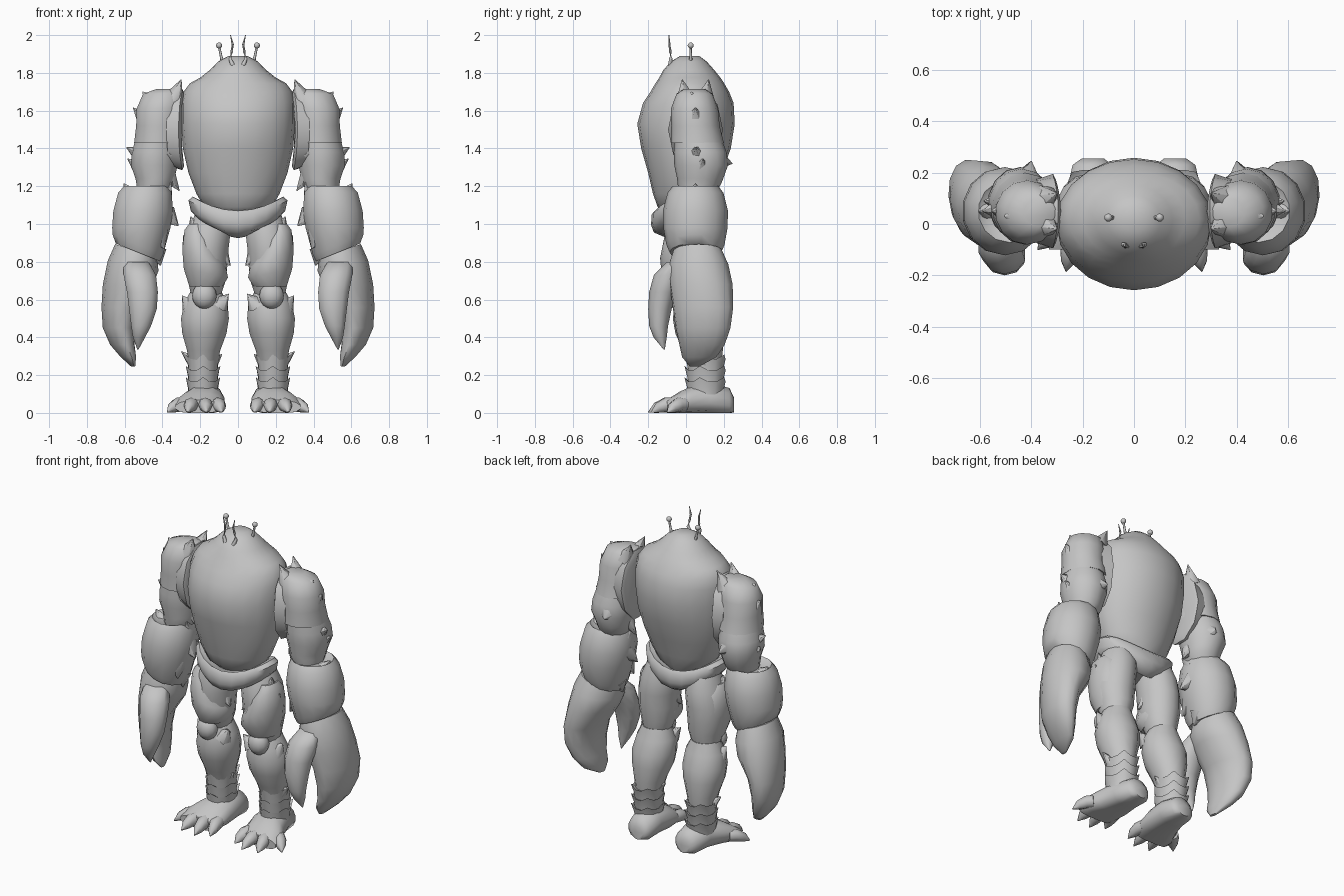
import bpy, bmesh, math
from mathutils import Vector

GREY = bpy.data.materials.new("shell_grey")
GREY.diffuse_color = (0.56, 0.56, 0.56, 1)


def finish(bm, name, mirror=True, angle=50):
    bmesh.ops.recalc_face_normals(bm, faces=bm.faces)
    me = bpy.data.meshes.new(name)
    bm.to_mesh(me)
    bm.free()
    me.materials.append(GREY)
    me.shade_smooth()
    me.set_sharp_from_angle(angle=math.radians(angle))
    ob = bpy.data.objects.new(name, me)
    bpy.context.collection.objects.link(ob)
    if mirror:
        ob.modifiers.new("mirror", 'MIRROR')
    return ob


def skin(bm, rings):
    """Join rings of points into a closed tube."""
    vs = [[bm.verts.new(p) for p in r] for r in rings]
    n = len(vs[0])
    for a, b in zip(vs, vs[1:]):
        for i in range(n):
            j = (i + 1) % n
            bm.faces.new((a[i], a[j], b[j], b[i]))
    bm.faces.new(vs[0])
    bm.faces.new(vs[-1])


def loft(name, rings, n=14, yaw=0, sag=0, mirror=True, jag=()):
    """Rings are (x, y, z, rx, ry[, slope]); jag lists rings with a toothed rim."""
    bm = bmesh.new()
    out = []
    cy, sy = math.cos(math.radians(yaw)), math.sin(math.radians(yaw))
    for k, r in enumerate(rings):
        x, y, z, rx, ry = r[:5]
        slope = r[5] if len(r) > 5 else 0
        pts = []
        for i in range(n):
            t = math.tau * i / n
            f = 1.12 if k in jag and i % 3 == 0 else 1
            u, v = f * rx * math.sin(t), -f * ry * math.cos(t)
            dx, dy = u * cy - v * sy, u * sy + v * cy
            dz = slope * dx - sag * math.cos(t) ** 2 + 0.2 * (f - 1)
            pts.append((x + dx, y + dy, z + dz))
        out.append(pts)
    skin(bm, out)
    return finish(bm, name, mirror)


def tube(bm, pts, radii, n=8, floor=False):
    """Round tube along a path with a radius at each point."""
    pts = [Vector(p) for p in pts]
    rings = []
    for i, (p, r) in enumerate(zip(pts, radii)):
        d = pts[min(i + 1, len(pts) - 1)] - pts[max(i - 1, 0)]
        q = d.to_track_quat('Z', 'Y')
        ring = [p + q @ Vector((r * math.cos(math.tau * k / n), r * math.sin(math.tau * k / n), 0))
                for k in range(n)]
        if floor:
            for v in ring:
                v.z = max(v.z, 0)
        rings.append(ring)
    skin(bm, rings)


def thorns(name, data):
    """Broad low thorns given as base, tip, base radius."""
    bm = bmesh.new()
    for base, tip, r in data:
        tube(bm, [base, tip], [r, .002], 6)
    finish(bm, name, angle=60)


def ball(bm, c, r, seg=12):
    res = bmesh.ops.create_uvsphere(bm, u_segments=seg, v_segments=seg // 2 + 2, radius=1)
    for v in res["verts"]:
        v.co = Vector(c) + Vector(a * b for a, b in zip(v.co, r))


# Egg-shaped body that narrows into the head
loft("torso", [
    (0, 0, 1.05, .10, .11), (0, -.01, 1.09, .18, .14), (0, -.01, 1.16, .22, .165),
    (0, -.005, 1.27, .262, .195), (0, 0, 1.40, .292, .237), (0, 0, 1.53, .302, .258),
    (0, .012, 1.64, .302, .24), (0, .02, 1.70, .288, .208), (0, .02, 1.745, .255, .182),
    (0, .02, 1.775, .20, .162), (0, .015, 1.815, .15, .135), (0, .015, 1.86, .105, .095),
    (0, .02, 1.89, .05, .05)],
    n=20, mirror=False)

# Rolled belt with a lower front and back, and the crotch below it
loft("belt", [
    (0, -.01, 1.12, .19, .13), (0, -.01, 1.145, .24, .155), (0, -.01, 1.125, .262, .172),
    (0, -.01, 1.07, .25, .175), (0, -.01, 1.03, .215, .16), (0, 0, 1.0, .12, .10)],
    n=20, sag=.075, mirror=False)

# Feelers and eye stalks
bm = bmesh.new()
tube(bm, [(.028, -.085, 1.84), (.042, -.08, 1.875), (.034, -.082, 1.91), (.028, -.088, 1.95),
          (.04, -.09, 2.0)], [.012, .009, .007, .006, .002])
finish(bm, "feeler")
bm = bmesh.new()
tube(bm, [(.08, .025, 1.85), (.09, .025, 1.89), (.1, .025, 1.94)], [.011, .007, .006])
ball(bm, (.1, .025, 1.945), (.016, .016, .016))
finish(bm, "eye_stalk")

# Toothed collar where the arm meets the body
bm = bmesh.new()
rings = []
for x, s in ((.285, .9), (.295, 1.0), (.36, .9)):
    ring = []
    for i in range(20):
        t = math.tau * i / 20
        f = s * (1.05 if i % 2 and s == 1 else 1)
        ring.append((x - .02 * math.cos(t) ** 2 + .02, .05 + .138 * f * math.sin(t),
                     1.50 + .215 * f * math.cos(t)))
    rings.append(ring)
skin(bm, rings)
finish(bm, "shoulder_collar")

# Arm plates
loft("shoulder_plate", [
    (.37, .045, 1.715, .06, .055), (.395, .045, 1.69, .11, .095), (.415, .045, 1.61, .125, .125),
    (.42, .05, 1.52, .122, .128), (.425, .06, 1.43, .128, .14), (.43, .06, 1.43, .11, .12)])
loft("upper_arm", [
    (.43, .06, 1.47, .11, .12), (.438, .075, 1.38, .127, .14), (.443, .08, 1.31, .127, .142),
    (.44, .075, 1.24, .105, .122), (.44, .07, 1.21, .10, .115), (.45, .06, 1.16, .08, .09)])
loft("forearm", [
    (.48, .05, 1.18, .10, .10), (.485, .05, 1.20, .122, .122), (.493, .05, 1.165, .145, .148),
    (.502, .05, 1.07, .162, .172), (.512, .05, .98, .158, .17), (.53, .05, .89, .137, .154, .4),
    (.53, .05, .85, .12, .137, .4)])

# Pincer: big curved finger with palm, and the small finger
loft("big_pincer", [
    (.54, .06, .86, .11, .13, .3), (.555, .065, .78, .133, .162, .2), (.582, .08, .68, .132, .17),
    (.625, .09, .56, .095, .163), (.633, .09, .45, .08, .148), (.612, .085, .36, .062, .122),
    (.58, .07, .295, .038, .092), (.555, .045, .245, .01, .025)], yaw=-11)
loft("small_pincer", [
    (.54, -.03, .80, .07, .07), (.52, -.085, .73, .09, .085), (.506, -.12, .64, .086, .075),
    (.503, -.138, .55, .077, .062), (.513, -.145, .46, .055, .05), (.524, -.137, .40, .034, .035),
    (.53, -.115, .335, .003, .003)], n=10)

# Thorns on the arms
thorns("arm_thorns", (
    ((.345, .0, 1.66), (.30, -.02, 1.765), .055), ((.345, .10, 1.66), (.30, .12, 1.765), .055),
    ((.45, .03, 1.64), (.505, .03, 1.70), .06), ((.485, .05, 1.55), (.555, .05, 1.615), .065),
    ((.505, .06, 1.36), (.59, .05, 1.405), .06), ((.51, .08, 1.29), (.585, .09, 1.345), .055),
    ((.42, .16, 1.34), (.40, .245, 1.32), .07), ((.37, .06, 1.26), (.31, .06, 1.175), .05),
    ((.36, .0, 1.38), (.30, -.02, 1.33), .055), ((.36, .1, 1.40), (.305, .14, 1.35), .055),
    ((.57, .05, 1.16), (.605, .05, 1.215), .045), ((.39, .05, 1.15), (.355, .0, 1.22), .05),
    ((.38, .05, 1.05), (.315, .03, .99), .06), ((.42, .0, .94), (.39, -.04, .87), .06),
    ((.43, .06, .85), (.41, .04, .78), .055)))

# Legs
loft("thigh", [
    (.145, .02, 1.05, .085, .10), (.15, .02, .97, .115, .13), (.165, .02, .87, .118, .135),
    (.17, .02, .78, .117, .128), (.165, .03, .70, .102, .112), (.17, .04, .62, .08, .085)])
loft("thigh_plate", [
    (.215, .0, 1.0, .045, .07), (.205, -.0, .93, .08, .115, .5), (.18, .0, .82, .118, .137, .4),
    (.17, .0, .74, .12, .13, .2), (.17, .01, .67, .09, .10)])
bm = bmesh.new()
ball(bm, (.178, -.05, .62), (.065, .055, .07))
finish(bm, "knee_cap")
loft("shin", [
    (.17, .05, .65, .08, .085), (.17, .05, .58, .118, .108), (.175, .06, .50, .13, .13),
    (.178, .07, .42, .12, .126), (.182, .09, .33, .09, .105), (.185, .10, .25, .075, .085)])

# Ankle cuffs with a flared, toothed upper rim
for k, z in enumerate((.285, .225, .165)):
    loft("ankle_ring_%d" % (k + 1), [
        (.185, .105, z - .01, .07, .08), (.185, .108, z, .086, .104),
        (.185, .105, z - .035, .08, .098), (.185, .105, z - .07, .078, .092)], n=15, jag=(1,))

# Thorns on the legs
thorns("leg_thorns", (
    ((.22, .0, .94), (.25, -.02, 1.04), .055), ((.25, .02, .87), (.29, .0, .94), .05),
    ((.09, .0, .83), (.04, -.02, .78), .05), ((.10, -.0, .57), (.05, -.02, .63), .055),
    ((.25, .03, .56), (.295, .02, .62), .055), ((.235, .09, .27), (.30, .08, .325), .04),
    ((.135, .09, .27), (.085, .08, .31), .04)))

# Foot lofted from heel to toes, flattened on the ground
bm = bmesh.new()
rings = []
for y, x, z, rx, rz in ((.255, .16, .04, .045, .035), (.23, .163, .055, .078, .07),
                        (.13, .17, .07, .095, .08), (.03, .183, .06, .115, .075),
                        (-.04, .205, .045, .132, .058), (-.10, .212, .03, .122, .036)):
    rings.append([(x + rx * math.sin(math.tau * i / 14), y,
                   max(0, z + 1.1 * rz * math.cos(math.tau * i / 14))) for i in range(14)])
skin(bm, rings)
finish(bm, "foot")

# Toes tapering to points
bm = bmesh.new()
for (x0, y0), (x1, y1) in (((.11, -.04), (.085, -.155)), ((.175, -.06), (.165, -.20)),
                           ((.24, -.06), (.265, -.185)), ((.29, -.01), (.375, -.10))):
    pts = [(x0 + (x1 - x0) * t, y0 + (y1 - y0) * t, z)
           for t, z in ((0, .045), (.35, .043), (.7, .026), (1, .003))]
    tube(bm, pts, [.038, .038, .028, .002], 8, floor=True)
finish(bm, "toe")
